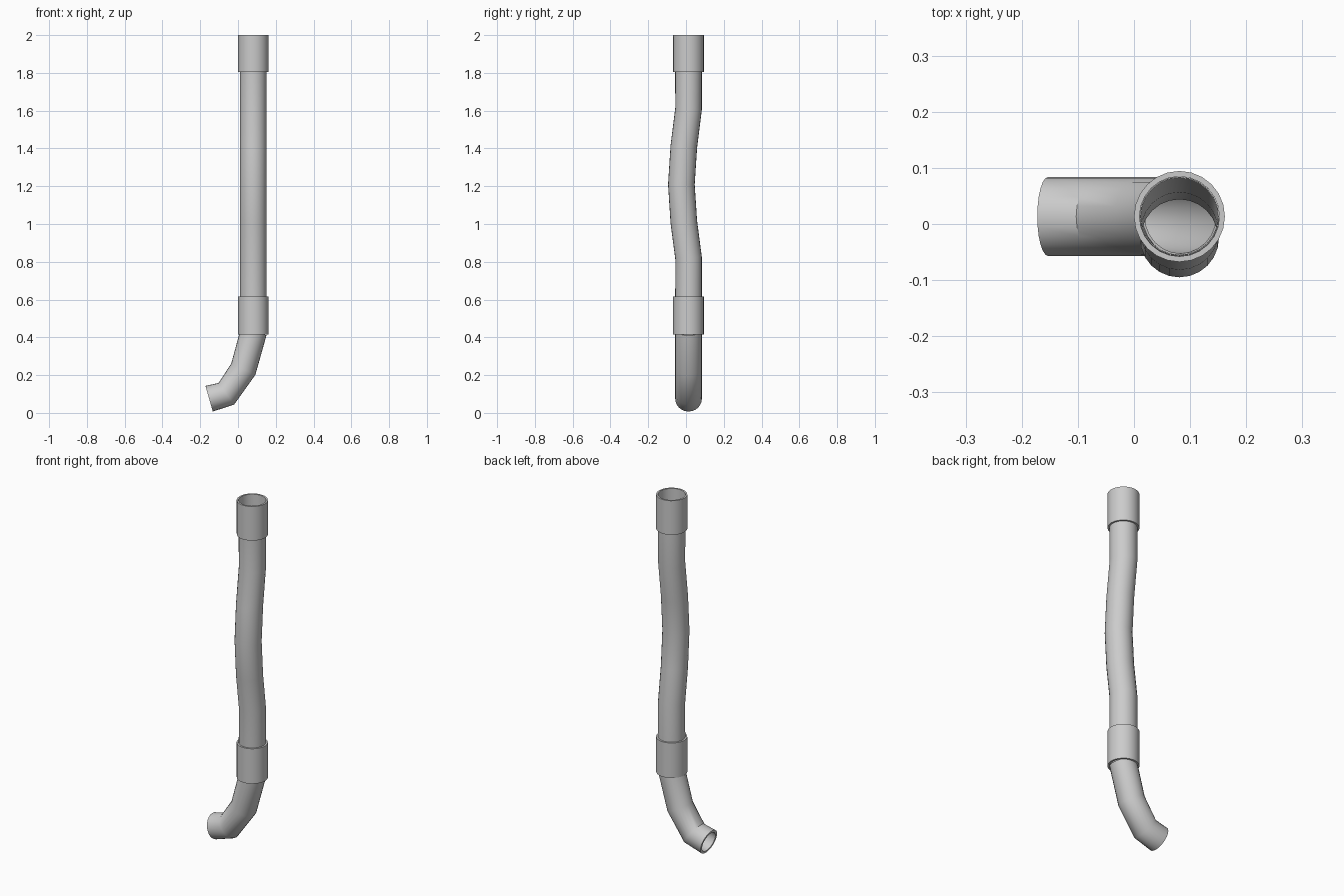
import bpy, bmesh, math
from mathutils import Vector

SIDES = 24
CX, CY = 0.081, 0.0135      # axis of the upright run
PIPE_R, COLLAR_R = 0.0705, 0.081

old = bpy.data.objects.get("Cube")
if old:
    bpy.data.objects.remove(old, do_unlink=True)

grey = bpy.data.materials.new("pipe grey")
grey.use_nodes = True
colour = (0.6, 0.6, 0.6, 1)
grey.diffuse_color = colour
grey.node_tree.nodes["Principled BSDF"].inputs["Base Color"].default_value = colour


def tube(name, path, side, outer, inner_start, inner_end):
    """Hollow tube swept along a planar path; side is the normal of that plane."""
    pts = [Vector(p) for p in path]
    side = Vector(side)
    last = len(pts) - 1
    bm = bmesh.new()
    outs, ins = [], []
    for i, p in enumerate(pts):
        tangent = Vector()
        if i > 0:
            tangent += (p - pts[i - 1]).normalized()
        if i < last:
            tangent += (pts[i + 1] - p).normalized()
        across = tangent.normalized().cross(side)
        inner = inner_start + (inner_end - inner_start) * i / last
        for r, rings in ((outer, outs), (inner, ins)):
            ring = []
            for k in range(SIDES):
                a = math.tau * k / SIDES
                ring.append(bm.verts.new(p + r * (math.cos(a) * side + math.sin(a) * across)))
            rings.append(ring)
    # outer wall, end rim, inner wall, start rim form one closed loop of rings
    loop = outs + ins[::-1]
    for a, b in zip(loop, loop[1:] + loop[:1]):
        for k in range(SIDES):
            n = (k + 1) % SIDES
            bm.faces.new((a[k], a[n], b[n], b[k]))
    bmesh.ops.recalc_face_normals(bm, faces=bm.faces[:])
    mesh = bpy.data.meshes.new(name)
    bm.to_mesh(mesh)
    bm.free()
    mesh.materials.append(grey)
    obj = bpy.data.objects.new(name, mesh)
    bpy.context.collection.objects.link(obj)
    bpy.ops.object.select_all(action='DESELECT')
    obj.select_set(True)
    bpy.context.view_layer.objects.active = obj
    bpy.ops.object.shade_smooth_by_angle(angle=math.radians(40))
    return obj


# Upright pipe with a gentle bow towards the front
bow = [(1.83, 0), (1.61, 0), (1.41, -0.025), (1.21, -0.038),
       (1.01, -0.025), (0.82, 0), (0.44, 0)]
tube("upright_pipe", [(CX, CY + dy, z) for z, dy in bow], (1, 0, 0),
     PIPE_R, 0.0685, 0.0685)

# Joining collars
for name, low, high in (("upper_collar", 1.805, 2.0), ("lower_collar", 0.415, 0.615)):
    tube(name, [(CX, CY, high), (CX, CY, low)], (1, 0, 0), COLLAR_R, 0.0712, 0.0712)

# Curved spout with a thicker lip at its mouth
bend = [(0.083, 0.43), (0.028, 0.231), (-0.062, 0.101), (-0.153, 0.075)]
tube("outlet_spout", [(x, CY, z) for x, z in bend], (0, 1, 0),
     PIPE_R, 0.066, 0.057)
